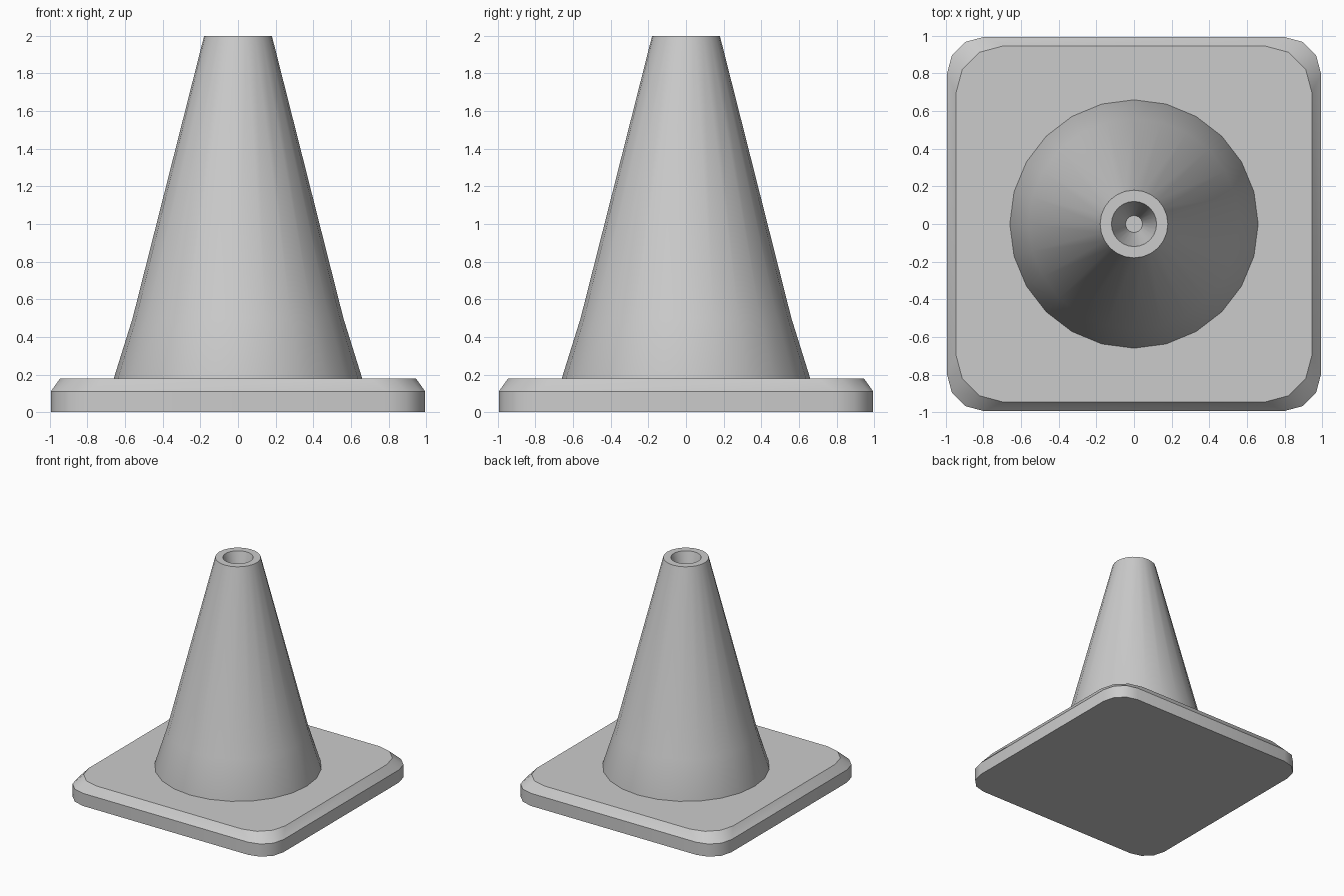
import bpy, bmesh
from math import sin, cos, pi, radians

cube = bpy.data.objects.get("Cube")
if cube:
    bpy.data.objects.remove(cube, do_unlink=True)

grey = bpy.data.materials.new("plain_grey")
grey.use_nodes = True
colour = (0.6, 0.6, 0.6, 1)
grey.diffuse_color = colour
grey.node_tree.nodes["Principled BSDF"].inputs["Base Color"].default_value = colour


def loft(name, rings):
    """Join equal-sized rings of points with quads and cap both ends."""
    bm = bmesh.new()
    loops = [[bm.verts.new(p) for p in ring] for ring in rings]
    count = len(loops[0])
    for low, high in zip(loops, loops[1:]):
        for i in range(count):
            j = (i + 1) % count
            bm.faces.new((low[i], low[j], high[j], high[i]))
    bm.faces.new(loops[0][::-1])
    bm.faces.new(loops[-1])
    bmesh.ops.recalc_face_normals(bm, faces=bm.faces)
    mesh = bpy.data.meshes.new(name)
    bm.to_mesh(mesh)
    bm.free()
    mesh.materials.append(grey)
    obj = bpy.data.objects.new(name, mesh)
    bpy.context.collection.objects.link(obj)
    bpy.ops.object.select_all(action="DESELECT")
    obj.select_set(True)
    bpy.context.view_layer.objects.active = obj
    bpy.ops.object.shade_smooth_by_angle(angle=radians(32))
    return obj


def circle(radius, z, sides=24):
    return [(radius * cos(2 * pi * i / sides), radius * sin(2 * pi * i / sides), z)
            for i in range(sides)]


def rounded_square(half, corner, z, segments=3):
    points = []
    for quarter, (sx, sy) in enumerate([(1, 1), (-1, 1), (-1, -1), (1, -1)]):
        for i in range(segments + 1):
            a = (quarter + i / segments) * pi / 2
            points.append((sx * (half - corner) + corner * cos(a),
                           sy * (half - corner) + corner * sin(a), z))
    return points


# Square foot with rounded corners and a sloping upper edge
loft("base_plate", [rounded_square(0.995, 0.2, 0),
                    rounded_square(0.995, 0.2, 0.11),
                    rounded_square(0.945, 0.245, 0.18)])

# Tapered body, flat rim and the narrowing hole in its top
profile = [(0.66, 0.175), (0.66, 0.18), (0.56, 0.5), (0.18, 2), (0.12, 2), (0.045, 1.7)]
loft("cone_body", [circle(r, z) for r, z in profile])
